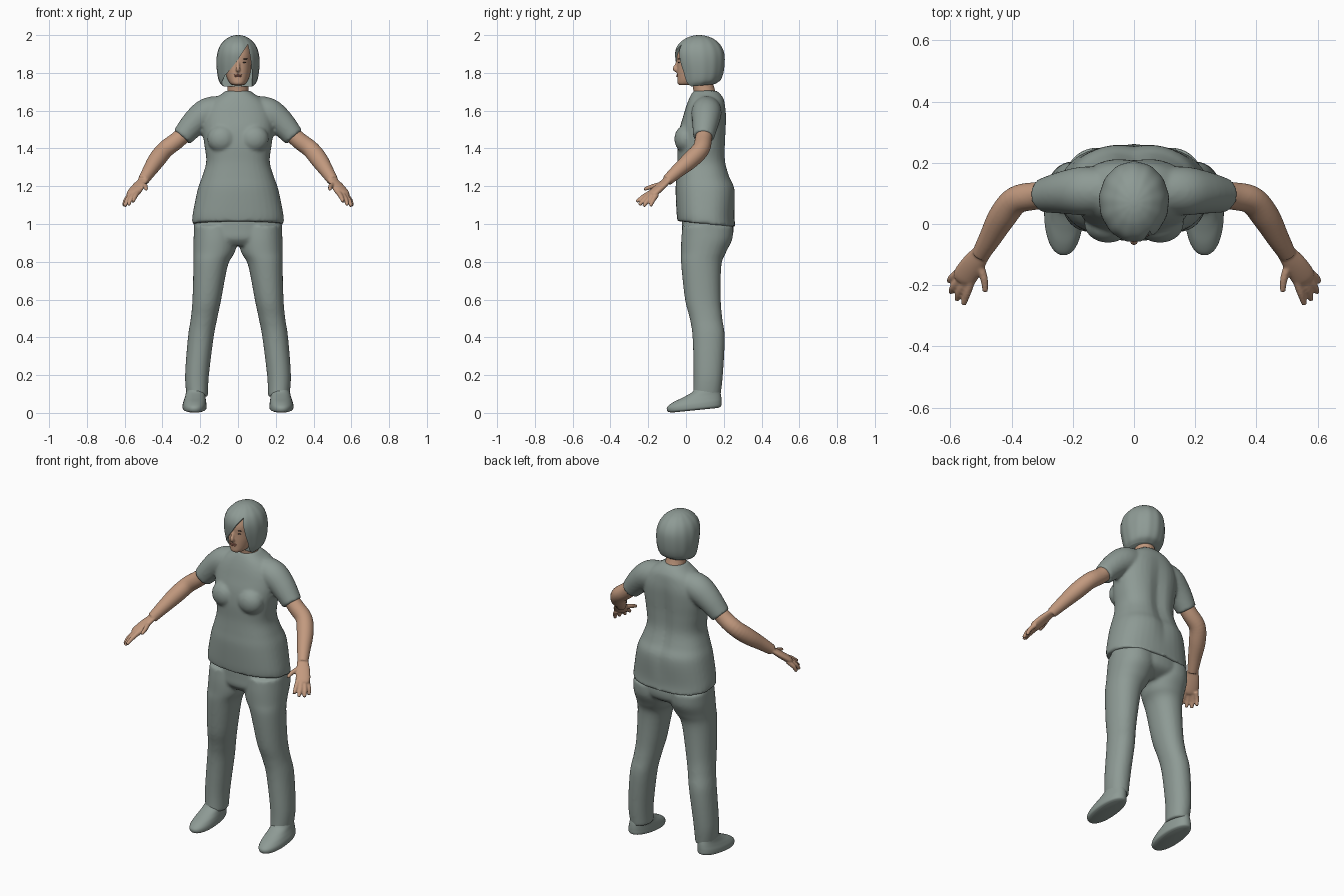
import bpy, bmesh, math
from mathutils import Vector, Matrix

default = bpy.data.objects.get("Cube")
if default:
    bpy.data.objects.remove(default)


def material(name, color):
    m = bpy.data.materials.new(name)
    m.use_nodes = True
    m.diffuse_color = (*color, 1)
    bsdf = m.node_tree.nodes["Principled BSDF"]
    bsdf.inputs["Base Color"].default_value = (*color, 1)
    bsdf.inputs["Roughness"].default_value = 0.7
    return m


GREY = material("grey_green", (0.27, 0.325, 0.3))
SKIN = material("skin", (0.54, 0.32, 0.21))
LIP = material("lip", (0.4, 0.17, 0.12))
DARK = material("dark_brown", (0.05, 0.035, 0.03))


def spline(rows, steps=5):
    """Catmull-Rom interpolation through rows of numbers."""
    out = []
    for i in range(len(rows) - 1):
        p = [Vector(rows[max(0, min(len(rows) - 1, i + k))]) for k in (-1, 0, 1, 2)]
        for s in range(steps):
            t = s / steps
            out.append(0.5 * (2 * p[1] + (p[2] - p[0]) * t
                              + (2 * p[0] - 5 * p[1] + 4 * p[2] - p[3]) * t ** 2
                              + (3 * p[1] - p[0] - 3 * p[2] + p[3]) * t ** 3))
    return out + [Vector(rows[-1])]


def skin_sections(bm, sections, power=2, ripple=0, n=40):
    """Closed loft through (centre, u half-axis, v half-axis) sections."""
    rings = []
    for c, u, v in sections:
        ring = []
        for k in range(n):
            a = math.tau * k / n
            ca, sa = math.cos(a), math.sin(a)
            r = (abs(ca) ** power + abs(sa) ** power) ** (-1 / power)
            r *= 1 + ripple * math.sin(13 * a)
            ring.append(bm.verts.new(c + u * ca * r + v * sa * r))
        rings.append(ring)
    for a, b in zip(rings, rings[1:]):
        for k in range(n):
            bm.faces.new((a[k], a[(k + 1) % n], b[(k + 1) % n], b[k]))
    bm.faces.new(rings[0][::-1])
    bm.faces.new(rings[-1])


def stack(bm, rows, side=1, tilt=lambda z: 0, **kw):
    """Level sections: height, centre x, half width, front y, back y."""
    secs = []
    for z, x, w, f, b in spline(rows):
        h = (b - f) / 2
        secs.append((Vector((x * side, (f + b) / 2, z)), Vector((w, 0, 0)),
                     Vector((0, h, -tilt(z) * h))))
    skin_sections(bm, secs, **kw)


def tube(bm, rows, side=1, flat=1, n=24):
    """Round limb through rows of x, y, z, radius."""
    pts = spline(rows)
    pos = [Vector((p[0] * side, p[1], p[2])) for p in pts]
    secs = []
    for i, p in enumerate(pos):
        t = (pos[min(i + 1, len(pos) - 1)] - pos[max(i - 1, 0)]).normalized()
        u = t.cross(Vector((0, 0, 1))).normalized()
        secs.append((p, u * pts[i][3], u.cross(t) * pts[i][3] * flat))
    skin_sections(bm, secs, n=n)


def ball(bm, centre, size):
    mat = Matrix.Translation(centre) @ Matrix.Diagonal((*size, 1))
    bmesh.ops.create_uvsphere(bm, u_segments=20, v_segments=12, radius=1, matrix=mat)


def finish(bm, name, mat, voxel=0, smooth=4, angle=180):
    """Make the object; a voxel size fuses its overlapping volumes."""
    bmesh.ops.recalc_face_normals(bm, faces=bm.faces)
    me = bpy.data.meshes.new(name)
    bm.to_mesh(me)
    bm.free()
    me.materials.append(mat)
    ob = bpy.data.objects.new(name, me)
    bpy.context.collection.objects.link(ob)
    bpy.ops.object.select_all(action="DESELECT")
    ob.select_set(True)
    bpy.context.view_layer.objects.active = ob
    if voxel:
        r = ob.modifiers.new("fuse", "REMESH")
        r.mode, r.voxel_size, r.use_smooth_shade = "VOXEL", voxel, True
        s = ob.modifiers.new("soften", "SMOOTH")
        s.factor, s.iterations = 0.5, smooth
        bpy.ops.object.modifier_apply(modifier="fuse")
        bpy.ops.object.modifier_apply(modifier="soften")
    bpy.ops.object.shade_smooth_by_angle(angle=math.radians(angle))
    return ob


# Shirt: torso, bust and sleeves
bm = bmesh.new()
stack(bm, [(1.0, 0, .243, -.045, .262), (1.05, 0, .24, -.05, .257), (1.18, 0, .214, -.055, .262),
           (1.25, 0, .19, -.05, .235), (1.33, 0, .168, -.045, .214), (1.42, 0, .178, -.045, .212),
           (1.5, 0, .188, -.035, .215), (1.57, 0, .185, -.015, .216), (1.62, 0, .165, 0, .21),
           (1.66, 0, .13, .015, .2), (1.69, 0, .085, .03, .18), (1.706, 0, .064, .042, .16)],
      power=2.4, tilt=lambda z: max(0, 1.2 - z) * .5)
for v in bm.verts:  # hollow along the spine
    if v.co.y > .12 and 1.05 < v.co.z < 1.66:
        v.co.y -= .018 * math.exp(-(v.co.x / .04) ** 2) * math.sin((v.co.z - 1.05) / .61 * math.pi)
for s in (1, -1):
    ball(bm, (s * .085, 0, 1.45), (.078, .062, .075))
    tube(bm, [(.1, .11, 1.605, .075), (.165, .108, 1.585, .08), (.23, .103, 1.535, .07),
              (.297, .093, 1.46, .056)], s)
finish(bm, "shirt", GREY, .009)

# Trousers: hips and legs
bm = bmesh.new()
stack(bm, [(.885, 0, .17, .01, .17), (.92, 0, .222, -.02, .235), (.97, 0, .234, -.022, .252),
           (1.06, 0, .225, -.02, .24)])
for s in (1, -1):
    stack(bm, [(.99, .117, .115, -.018, .25), (.92, .119, .116, -.025, .245),
               (.85, .126, .109, -.026, .212), (.78, .145, .091, -.025, .187),
               (.6, .165, .076, -.005, .184), (.5, .18, .07, .02, .192), (.4, .197, .068, .035, .205),
               (.2, .217, .063, .04, .195), (.085, .216, .056, .037, .182)], s, power=2.15)
finish(bm, "trousers", GREY, .009)

# Shoes
for s, label in ((1, "left"), (-1, "right")):
    bm = bmesh.new()
    stack(bm, [(.014, .23, .048, -.075, .17), (.022, .23, .062, -.097, .186),
               (.045, .23, .063, -.1, .188), (.068, .228, .058, -.07, .187),
               (.09, .226, .053, -.02, .184), (.115, .224, .05, .03, .178),
               (.135, .222, .046, .045, .165)], s, tilt=lambda z: -.1, power=2.2)
    finish(bm, label + "_shoe", GREY, angle=50)

# Arms with hands
for s, label in ((1, "left"), (-1, "right")):
    bm = bmesh.new()
    tube(bm, [(.25, .1, 1.51, .042), (.32, .092, 1.445, .045), (.385, .078, 1.395, .046),
              (.43, .025, 1.34, .046), (.47, -.045, 1.28, .037), (.502, -.1, 1.23, .029)], s)
    tube(bm, [(.49, -.085, 1.245, .028), (.525, -.13, 1.203, .038), (.553, -.172, 1.165, .04),
              (.562, -.187, 1.152, .03)], s, flat=.5)
    for base, mid, tip in (((.53, -.18, 1.17), (.545, -.225, 1.145), (.557, -.262, 1.118)),
                           ((.55, -.185, 1.16), (.57, -.22, 1.13), (.578, -.248, 1.1)),
                           ((.565, -.175, 1.155), (.59, -.205, 1.122), (.598, -.224, 1.093)),
                           ((.57, -.155, 1.155), (.595, -.175, 1.125), (.604, -.188, 1.094)),
                           ((.505, -.13, 1.21), (.49, -.18, 1.198), (.486, -.222, 1.183))):
        tube(bm, [(*base, .014), (*mid, .0125), (*tip, .009)], s, n=12)
    finish(bm, label + "_arm", SKIN, .005, 3)

# Head, nose and neck
bm = bmesh.new()
stack(bm, [(1.735, 0, .028, -.036, .05), (1.745, 0, .042, -.045, .08), (1.77, 0, .057, -.046, .12),
           (1.81, 0, .068, -.047, .15), (1.85, 0, .073, -.047, .17), (1.9, 0, .074, -.047, .17),
           (1.95, 0, .058, -.025, .15), (1.975, 0, .03, .02, .1)], power=2.2)
tube(bm, [(0, .105, 1.66, .064), (0, .095, 1.71, .056), (0, .08, 1.78, .054)])
tube(bm, [(0, -.042, 1.868, .007), (0, -.052, 1.84, .009), (0, -.058, 1.822, .013),
          (0, -.046, 1.812, .011)], n=12)
finish(bm, "head", SKIN, .005, 3)

# Facial details
bm = bmesh.new()
ball(bm, (0, -.046, 1.789), (.021, .005, .004))
ball(bm, (0, -.046, 1.782), (.018, .006, .005))
finish(bm, "lips", LIP)
bm = bmesh.new()
for s in (1, -1):
    ball(bm, (s * .033, -.037, 1.855), (.011, .005, .004))
    ball(bm, (s * .034, -.037, 1.874), (.016, .005, .003))
finish(bm, "eyes_and_brows", DARK)

# Bobbed hair with a swept fringe, opened over the face
bm = bmesh.new()
for outline in [[(-.083, 1.65), (-.085, 1.755), (-.07, 1.785), (-.035, 1.825), (0, 1.87),
                 (.03, 1.918), (.052, 1.95), (.066, 1.88), (.075, 1.8), (.072, 1.65)]]:
    front = [bm.verts.new((x, -.2, z)) for x, z in outline]
    face = bm.faces.new(front)
    moved = bmesh.ops.extrude_face_region(bm, geom=[face])["geom"]
    bmesh.ops.translate(bm, vec=(0, .23, 0),
                        verts=[g for g in moved if isinstance(g, bmesh.types.BMVert)])
cutter = finish(bm, "face_opening", SKIN)
cutter.hide_render = True
bm = bmesh.new()
stack(bm, [(1.732, 0, .082, -.02, .152), (1.755, 0, .1, -.03, .182), (1.8, 0, .11, -.042, .197),
           (1.86, 0, .114, -.055, .204), (1.91, 0, .108, -.058, .2), (1.95, 0, .091, -.042, .18),
           (1.98, 0, .062, -.006, .146), (1.995, 0, .033, .03, .108), (2, 0, .008, .06, .078)],
      ripple=.008, n=104, tilt=lambda z: -.1 * max(0, 1.8 - z) / .07)
hair = finish(bm, "hair", GREY, angle=50)
cut = hair.modifiers.new("face_opening", "BOOLEAN")
cut.operation, cut.solver, cut.object = "DIFFERENCE", "EXACT", cutter
bpy.ops.object.modifier_apply(modifier="face_opening")
bpy.data.objects.remove(cutter)
bpy.ops.object.shade_smooth_by_angle(angle=math.radians(50))
